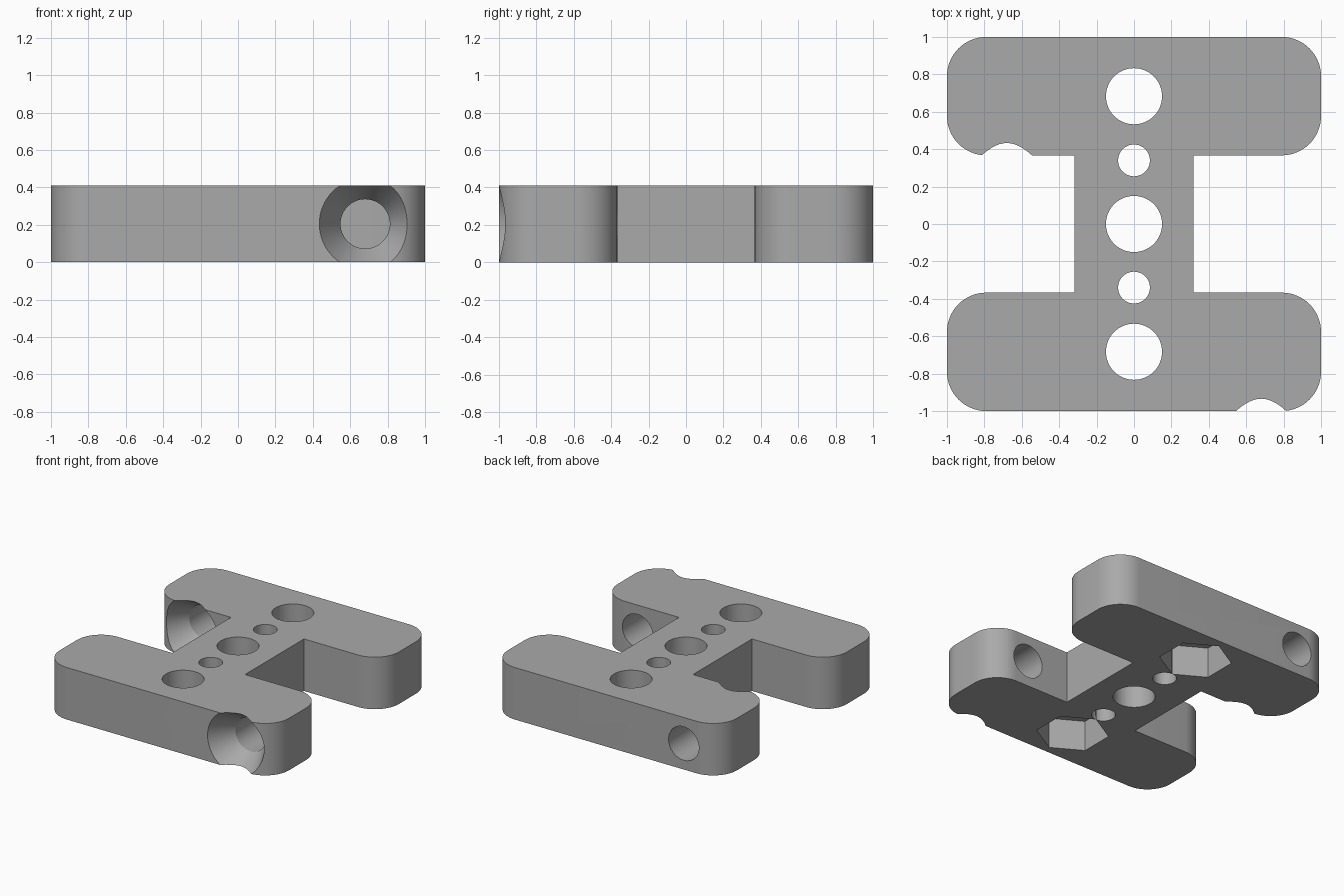
import bpy
import bmesh
from math import pi, sin, cos, radians
from mathutils import Matrix

cube = bpy.data.objects.get("Cube")
if cube:
    bpy.data.objects.remove(cube, do_unlink=True)

HEIGHT, INNER, WEB, RADIUS = 0.41, 0.367, 0.318, 0.21
BOLT_X, ARM_Y = 0.68, 0.683

grey = bpy.data.materials.new("plain grey")
grey.use_nodes = True
grey.diffuse_color = (0.4, 0.4, 0.4, 1)
grey.node_tree.nodes["Principled BSDF"].inputs["Base Color"].default_value = (0.4, 0.4, 0.4, 1)


def make_object(name, bm):
    bmesh.ops.recalc_face_normals(bm, faces=bm.faces)
    mesh = bpy.data.meshes.new(name)
    bm.to_mesh(mesh)
    bm.free()
    mesh.materials.append(grey)
    obj = bpy.data.objects.new(name, mesh)
    bpy.context.collection.objects.link(obj)
    return obj


def arc(cx, cy, start, steps=16):
    """Quarter-circle corner, counter-clockwise from the start angle."""
    angles = [radians(start + 90 * i / steps) for i in range(steps + 1)]
    return [(cx + RADIUS * cos(a), cy + RADIUS * sin(a)) for a in angles]


def lathe(name, rings, sides, matrix, turn=0.0):
    """Closed solid from (radius, z) rings, placed by a matrix."""
    bm = bmesh.new()
    loops = [[bm.verts.new((r * cos(turn + 2 * pi * i / sides),
                            r * sin(turn + 2 * pi * i / sides), z))
              for i in range(sides)] for r, z in rings]
    for low, high in zip(loops, loops[1:]):
        for i in range(sides):
            j = (i + 1) % sides
            bm.faces.new((low[i], low[j], high[j], high[i]))
    bm.faces.new(loops[0])
    bm.faces.new(loops[-1])
    bm.transform(matrix)
    return make_object(name, bm)


# H-shaped plate: the front half outline is turned half a circle for the back
near, far = 1 - RADIUS, INNER + RADIUS
half = ([(-WEB, -INNER)] + arc(-near, -far, 90) + arc(-near, -near, 180)
        + arc(near, -near, 270) + arc(near, -far, 0) + [(WEB, -INNER)])
outline = half + [(-x, -y) for x, y in half]
bm = bmesh.new()
face = bm.faces.new([bm.verts.new((x, y, 0)) for x, y in outline])
top = bmesh.ops.extrude_face_region(bm, geom=[face])["geom"]
bmesh.ops.translate(bm, vec=(0, 0, HEIGHT),
                    verts=[v for v in top if isinstance(v, bmesh.types.BMVert)])
plate = make_object("mounting_plate", bm)

cutters = []

# Vertical holes along the web
for y, r in ((-ARM_Y, 0.15), (-0.34, 0.085), (0, 0.15), (0.34, 0.085), (ARM_Y, 0.15)):
    cutters.append(lathe("hole_cutter", [(r, -0.1), (r, HEIGHT + 0.1)], 64,
                         Matrix.Translation((0, y, 0))))

# Hexagonal nut pockets in the underside
for y in (-ARM_Y, ARM_Y):
    cutters.append(lathe("nut_pocket_cutter", [(0.26, -0.1), (0.26, 0.24)], 6,
                         Matrix.Translation((0, y, 0)), pi / 2))

# Countersunk bolt holes running through each arm from front to back
for x, y in ((BOLT_X, -1), (-BOLT_X, INNER)):
    place = Matrix.Translation((x, y, HEIGHT / 2)) @ Matrix.Rotation(-pi / 2, 4, "X")
    cutters.append(lathe("bolt_hole_cutter",
                         [(0.276, -0.05), (0.132, 0.185), (0.132, 0.7)], 64, place))

# Cut everything out of the plate
bpy.context.view_layer.objects.active = plate
plate.select_set(True)
for cutter in cutters:
    cutter.hide_render = True
    mod = plate.modifiers.new("cut", "BOOLEAN")
    mod.operation = "DIFFERENCE"
    mod.solver = "EXACT"
    mod.object = cutter
    bpy.ops.object.modifier_apply(modifier=mod.name)
for cutter in cutters:
    bpy.data.objects.remove(cutter, do_unlink=True)

bpy.ops.object.shade_smooth_by_angle(angle=radians(25))
